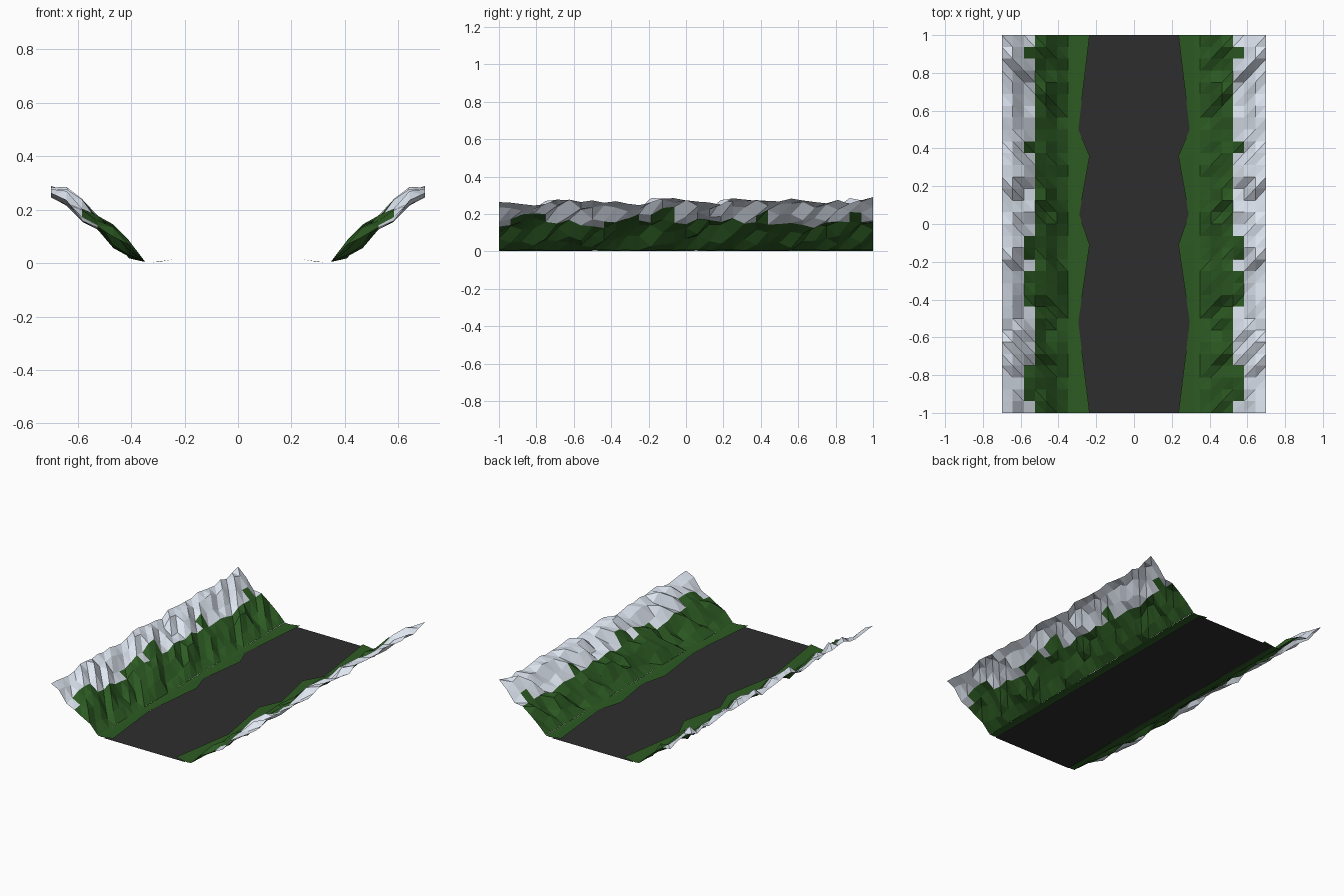
import bpy
import random

if "Cube" in bpy.data.objects:
    bpy.data.objects.remove(bpy.data.objects["Cube"])

random.seed(4)
ROWS = 32
STEP = 2 / ROWS
COLS = [0.35, 0.408, 0.467, 0.525, 0.583, 0.642, 0.70]
LOW = [0.004, 0.018, 0.055, 0.125, 0.155, 0.215, 0.245]
HIGH = [0.008, 0.085, 0.145, 0.18, 0.24, 0.285, 0.292]


def material(name, rgb):
    m = bpy.data.materials.new(name)
    m.diffuse_color = (*rgb, 1)
    m.use_nodes = True
    m.node_tree.nodes["Principled BSDF"].inputs["Base Color"].default_value = m.diffuse_color
    return m


def add_mesh(name, verts, faces, mat, mirror=True):
    me = bpy.data.meshes.new(name)
    me.from_pydata(verts, [], faces)
    me.validate()
    me.materials.append(mat)
    ob = bpy.data.objects.new(name, me)
    bpy.context.collection.objects.link(ob)
    if mirror:
        mod = ob.modifiers.new("mirror", 'MIRROR')
        mod.use_axis[0] = True
        mod.use_mirror_merge = False
    return ob


asphalt = material("asphalt", (0.027, 0.027, 0.028))
grass = material("grass", (0.026, 0.105, 0.017))
snow = material("snow", (0.74, 0.80, 0.89))

# Rocky height field: gullies run diagonally up the slope
gully = [random.random() for _ in range(ROWS + len(COLS) + 1)]
height = {}
for j in range(ROWS + 1):
    for i in range(len(COLS)):
        t = 0.55 * gully[j - i + len(COLS)] + 0.45 * random.random()
        t = min(1, max(0, 0.5 + (t - 0.5) * 1.35))
        height[i, j] = LOW[i] + (HIGH[i] - LOW[i]) * t


def slope(name, mat, wanted):
    verts, faces, index = [], [], {}

    def vert(i, j):
        if (i, j) not in index:
            index[i, j] = len(verts)
            verts.append((COLS[i], -1 + j * STEP, height[i, j]))
        return index[i, j]

    for j in range(ROWS):
        for i in range(len(COLS) - 1):
            if wanted(i, j):
                a, b = vert(i, j), vert(i + 1, j)
                c, d = vert(i + 1, j + 1), vert(i, j + 1)
                faces += [(a, b, c), (a, c, d)]
    return add_mesh(name, verts, faces, mat)


# Grass reaches one cell higher in a few rows
high_grass = {1, 2, 3, 9, 10, 11, 13, 14, 22, 30}


def is_grass(i, j):
    return i < 3 or (i == 3 and j in high_grass)


slope("grass_slope", grass, is_grass)
slope("snow_ridge", snow, lambda i, j: not is_grass(i, j))

# Grass verge with a zigzag inner edge, curling slightly over the road
edge = [(0.235, -1), (0.295, -0.52), (0.235, -0.11), (0.29, 0.05),
        (0.235, 0.36), (0.295, 0.5), (0.235, 1)]
verts = []
for x, y in edge:
    verts += [(x, y, 0.005 + (0.295 - x) / 0.06 * 0.01),
              (0.32, y, 0.003), (0.35, y, 0.006)]
faces = []
for k in range(len(edge) - 1):
    a = 3 * k
    faces += [(a, a + 1, a + 4, a + 3), (a + 1, a + 2, a + 5, a + 4)]
add_mesh("grass_verge", verts, faces, grass)

# Flat road under the verge
w = 0.3
add_mesh("road", [(-w, -1, 0), (w, -1, 0), (w, 1, 0), (-w, 1, 0)],
         [(0, 1, 2, 3)], asphalt, mirror=False)
